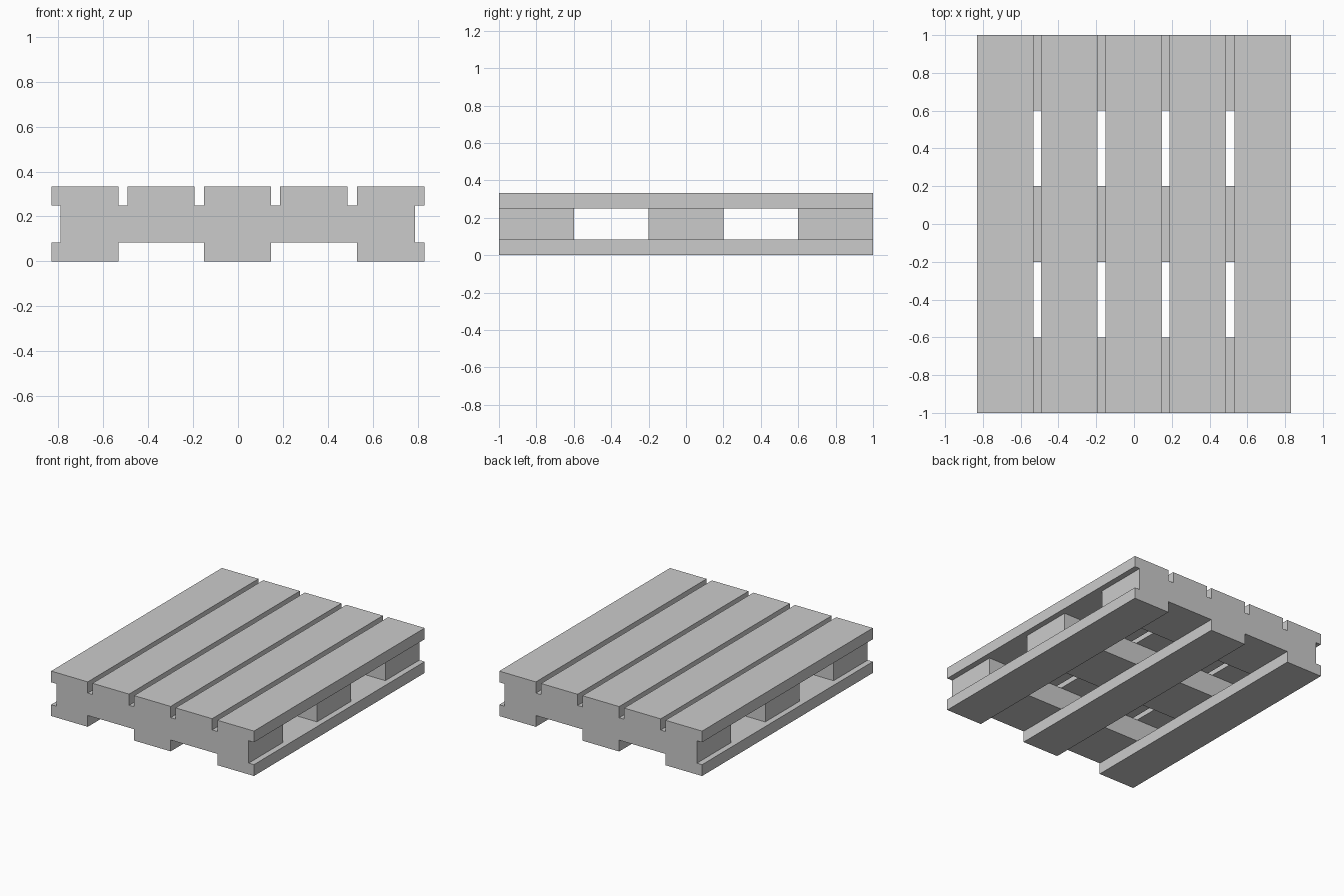
import bpy

if "Cube" in bpy.data.objects:
    bpy.data.objects.remove(bpy.data.objects["Cube"])


def box(name, x0, x1, y0, y1, z0, z1):
    bpy.ops.mesh.primitive_cube_add(
        size=1, location=((x0 + x1) / 2, (y0 + y1) / 2, (z0 + z1) / 2))
    ob = bpy.context.object
    ob.name = name
    ob.scale = (x1 - x0, y1 - y0, z1 - z0)
    bpy.ops.object.transform_apply(location=False, rotation=False, scale=True)
    return ob


HALF_BOARD = 0.15
Z_LOW, Z_MID, Z_TOP = 0.084, 0.25, 0.333

# Five deck boards running front to back
centres = [-0.682, -0.343, -0.002, 0.338, 0.681]
for i, x in enumerate(centres):
    box(f"deck_board_{i + 1}", x - HALF_BOARD, x + HALF_BOARD, -1, 1, Z_MID, Z_TOP)

# Three bottom runners
for i, x in enumerate(centres[::2]):
    box(f"bottom_runner_{i + 1}", x - HALF_BOARD, x + HALF_BOARD, -1, 1, 0, Z_LOW)

# Three cross beams between deck and runners
for i, y in enumerate((-0.8, 0, 0.8)):
    box(f"cross_beam_{i + 1}", -0.79, 0.788, y - 0.2, y + 0.2, Z_LOW, Z_MID)
